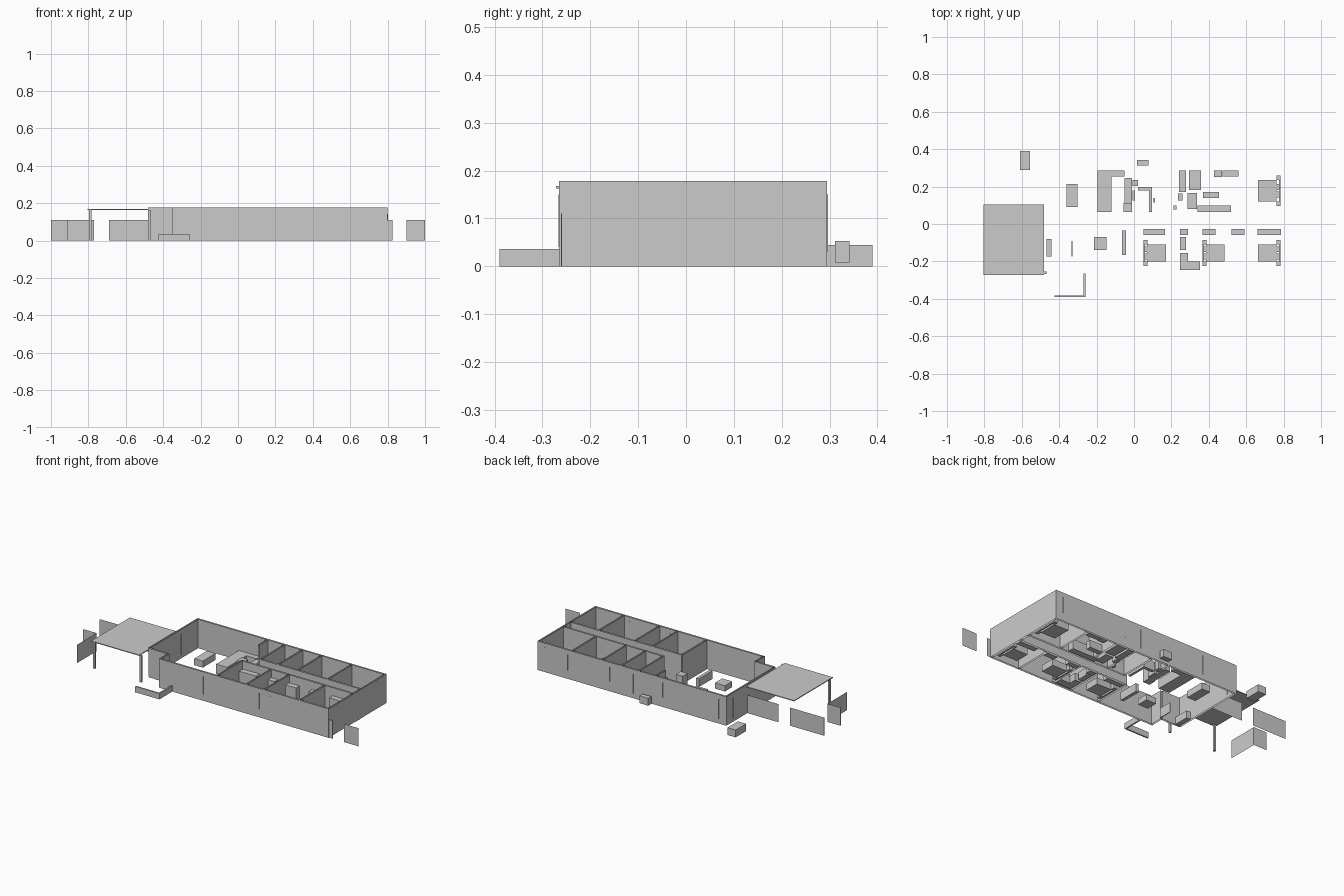
import bpy, bmesh

H = 0.178   # wall height
T = 0.010   # wall thickness


def make(name, boxes, caps=True):
    """One object from boxes (x0, x1, y0, y1, z0, z1); caps=False leaves top and bottom open."""
    bm = bmesh.new()
    for x0, x1, y0, y1, z0, z1 in boxes:
        v = [bm.verts.new((x, y, z)) for z in (z0, z1)
             for x, y in ((x0, y0), (x1, y0), (x1, y1), (x0, y1))]
        for i in range(4):
            j = (i + 1) % 4
            bm.faces.new((v[i], v[j], v[j + 4], v[i + 4]))
        if caps:
            bm.faces.new(v[3::-1])
            bm.faces.new(v[4:])
    me = bpy.data.meshes.new(name)
    bm.to_mesh(me)
    bm.free()
    ob = bpy.data.objects.new(name, me)
    bpy.context.collection.objects.link(ob)
    return ob


def wall_x(x0, x1, y, z0=0, z1=H, t=T):
    return (x0, x1, y - t / 2, y + t / 2, z0, z1)


def wall_y(y0, y1, x, z0=0, z1=H, t=T):
    return (x - t / 2, x + t / 2, y0, y1, z0, z1)


# outer shell with a recessed entry corner
F, B, L, R = -0.26, 0.29, -0.475, 0.795
make("outer_walls", [
    wall_x(-0.35, R + T / 2, F), wall_x(L - T / 2, R + T / 2, B),
    wall_y(-0.18, B, L), wall_y(F, B, R),
    wall_x(L, -0.35, -0.18), wall_y(F, -0.18, -0.345)], caps=False)

# inner partitions: hallway and room dividers
HS, HN = -0.018, 0.055
make("hall_walls", [wall_x(0.04, R, HS), wall_x(0.11, R, HN)], caps=False)
make("room_dividers",
     [wall_y(F, HS, x) for x in (0.04, 0.238, 0.36, 0.602)] +
     [wall_y(HN, B, x) for x in (0.115, 0.235, 0.365, 0.57)] +
     [wall_y(0.2, B, 0.0)], caps=False)

# window and door panels, slightly proud of the walls
P = T + 0.004
make("front_windows", [wall_x(a, b, F, z, 0.15, P) for a, b, z in (
    (-0.235, -0.05, 0.04), (0.08, 0.22, 0.05), (0.285, 0.33, 0.05),
    (0.405, 0.56, 0.05), (0.625, 0.77, 0.05))], caps=False)
make("back_windows", [wall_x(a, b, B, z, 0.15, P) for a, b, z in (
    (-0.43, -0.24, 0.03), (-0.05, -0.01, 0.06), (0.15, 0.2, 0.03),
    (0.31, 0.355, 0.06), (0.43, 0.475, 0.06), (0.595, 0.75, 0.05))], caps=False)
make("left_window", [wall_y(0.12, 0.23, L, 0.02, 0.15, P)], caps=False)
make("entry_door", [wall_x(-0.44, -0.388, -0.18, 0, 0.148, P)], caps=False)
make("hall_end_door", [wall_y(-0.01, 0.045, R, 0, 0.143, P)], caps=False)

# carport
make("carport_roof", [(-0.805, -0.48, -0.272, 0.103, 0.163, 0.168)])
make("carport_posts", [(x - 0.006, x + 0.006, -0.266, -0.254, 0, 0.164)
                       for x in (-0.79, -0.475)])

# garden fences
FT, FH = 0.002, 0.11
make("fences", [wall_x(a, b, y, 0, FH, FT) for a, b, y in (
    (-1, -0.77, 0.09), (-0.69, -0.48, 0.09), (-1, -0.91, -0.07),
    (0.8, 0.825, -0.26), (0.9, 1, -0.26))] +
    [wall_y(-0.26, -0.07, -0.91, 0, FH, FT)], caps=False)

# low porch wall and outdoor units
make("porch_wall", [(-0.424, -0.26, -0.39, -0.381, 0, 0.036),
                    (-0.269, -0.26, -0.381, -0.265, 0, 0.036)])
make("outdoor_tank", [(-0.61, -0.555, 0.29, 0.39, 0, 0.045)])
make("outdoor_unit", [(0.017, 0.077, 0.312, 0.342, 0.008, 0.053)])

# bedrooms: mattress, headboard with side tables, pillows
for i, (hx, y, s) in enumerate(((0.05, -0.155, 1), (0.365, -0.155, 1),
                                (0.783, -0.155, -1), (0.783, 0.177, -1))):
    def span(a, b):
        return tuple(sorted((hx + s * a, hx + s * b)))
    w = 0.045 if y < 0 else 0.057
    make(f"bed_{i}", [(*span(0.02, 0.12), y - w, y + w, 0, 0.04)])
    make(f"headboard_{i}", [(*span(0, 0.008), y - w, y + w, 0, 0.06)])
    make(f"bedside_tables_{i}", [(*span(0, 0.022), y + k * (w + 0.013) - 0.012,
                                  y + k * (w + 0.013) + 0.012, 0, 0.035) for k in (-1, 1)])
    make(f"pillows_{i}", [(*span(0.008, 0.026), y + k * 0.02 - 0.016,
                           y + k * 0.02 + 0.016, 0.03, 0.045) for k in (-1, 1)])

# built-in cupboards on the hallway side
make("wardrobes", [(a, b, -0.06, -0.026, 0, 0.13) for a, b in (
    (0.05, 0.165), (0.245, 0.29), (0.365, 0.435), (0.52, 0.592), (0.66, 0.785))])

# living area
make("sofa", [(-0.36, -0.302, 0.09, 0.215, 0, 0.04)])
make("entry_cabinet", [(-0.468, -0.44, -0.175, -0.08, 0, 0.045)])
make("screen", [(-0.335, -0.33, -0.175, -0.09, 0, 0.06)])
make("coffee_table", [(-0.215, -0.147, -0.14, -0.07, 0, 0.035)])
make("side_cabinet", [(-0.063, -0.043, -0.165, -0.035, 0, 0.05)])

# kitchen
make("kitchen_bench", [(-0.194, -0.12, 0.065, 0.285, 0, 0.06),
                       (-0.12, -0.05, 0.253, 0.285, 0, 0.06)])
make("kitchen_cupboards", [(-0.05, -0.012, 0.112, 0.247, 0, 0.06),
                           (-0.055, -0.01, 0.065, 0.112, 0, 0.12)])
make("pantry_shelves", [(-0.008, 0.022, 0.203, 0.235, 0, 0.06),
                        (-0.008, 0.005, 0.125, 0.18, 0, 0.06),
                        (0.022, 0.095, 0.178, 0.198, 0, 0.06),
                        (0.08, 0.095, 0.065, 0.178, 0, 0.06)])
make("small_panel", [(0.105, 0.112, 0.115, 0.14, 0.02, 0.05)])

# wet rooms
make("north_bathroom_fittings", [
    (0.24, 0.278, 0.17, 0.285, 0, 0.045), (0.293, 0.357, 0.182, 0.285, 0, 0.045),
    (0.235, 0.26, 0.125, 0.162, 0, 0.035), (0.21, 0.228, 0.078, 0.1, 0, 0.04),
    (0.285, 0.338, 0.08, 0.165, 0, 0.045)])
make("study_desks", [(0.34, 0.518, 0.065, 0.1, 0, 0.06),
                     (0.37, 0.455, 0.14, 0.172, 0, 0.045)])
make("ensuite_fittings", [(0.427, 0.47, 0.25, 0.285, 0, 0.045),
                          (0.473, 0.56, 0.255, 0.285, 0, 0.045)])
make("south_bathroom_fittings", [
    (0.246, 0.278, -0.14, -0.07, 0, 0.045), (0.246, 0.288, -0.2, -0.155, 0, 0.045),
    (0.246, 0.352, -0.247, -0.2, 0, 0.045)])
